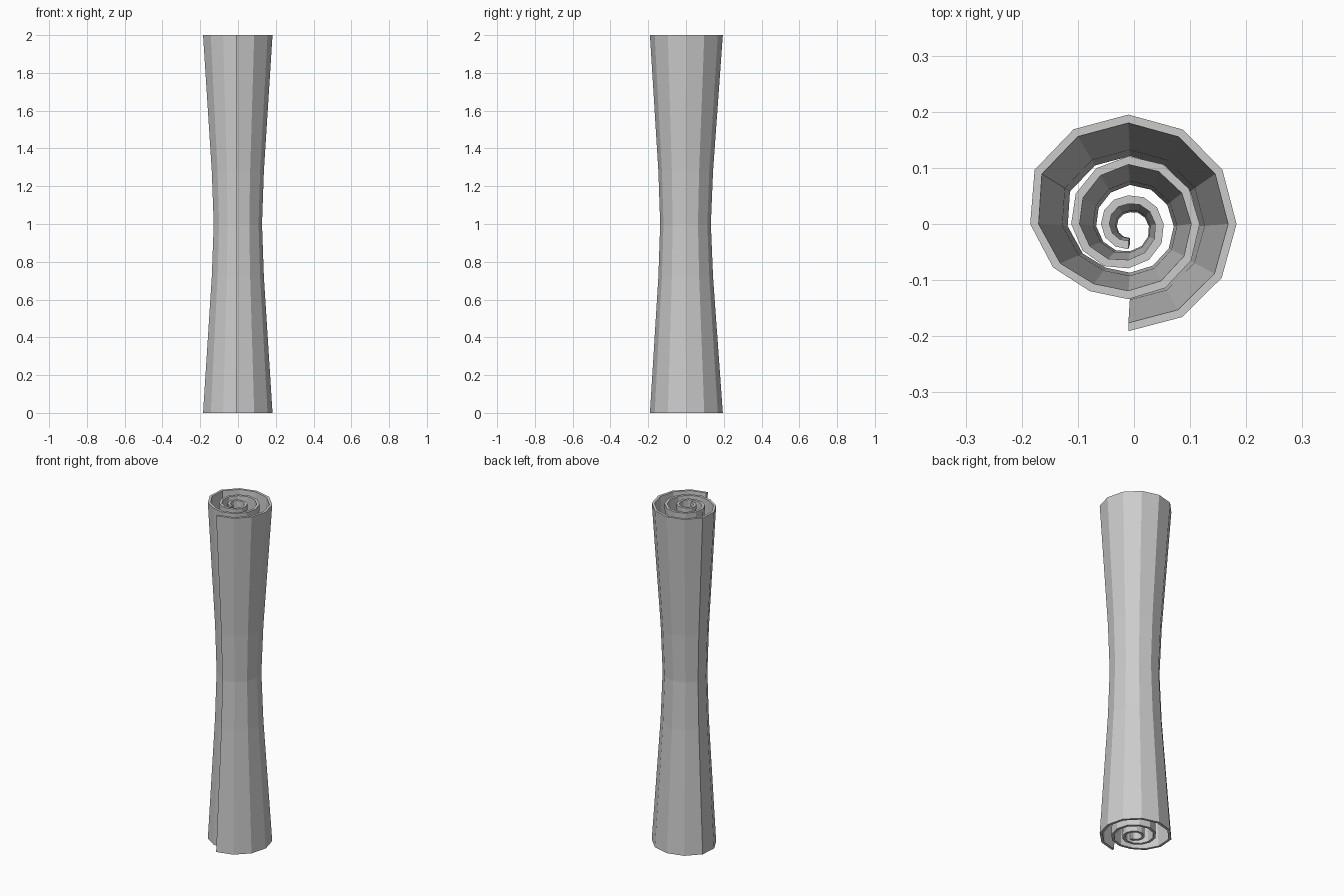
import bpy, bmesh
from math import sin, cos, radians

if "Cube" in bpy.data.objects:
    bpy.data.objects.remove(bpy.data.objects["Cube"])

# Outer radius of the rolled sheet: (angle in degrees from the front seam, radius)
KEYS = [(0, .191), (60, .192), (180, .195), (210, .195), (240, .193), (270, .175),
        (300, .155), (330, .138), (360, .134), (450, .127), (540, .121), (630, .102),
        (720, .079), (810, .063), (900, .051), (990, .049), (1080, .045)]
# Height, scale and y shift of each cross-section (narrow waist)
LEVELS = [(0, 1, 0), (.72, .75, -.003), (1, .695, -.004), (1.28, .75, -.003), (2, 1, 0)]
THICK = .015
CX = -.01


def radius(a):
    for (a0, r0), (a1, r1) in zip(KEYS, KEYS[1:]):
        if a <= a1:
            return r0 + (r1 - r0) * (a - a0) / (a1 - a0)


# Closed spiral outline: outer side inward, then back along the inner side
outline = []
angles = list(range(0, 1081, 30))
for offset, order in ((0, angles), (THICK, angles[::-1])):
    for a in order:
        r, t = radius(a) - offset, radians(a - 90)
        outline.append((CX + r * cos(t), r * sin(t)))

bm = bmesh.new()
rings = [[bm.verts.new((x * s, y * s + dy, z)) for x, y in outline] for z, s, dy in LEVELS]
n = len(outline)

# Side walls
for lo, hi in zip(rings, rings[1:]):
    for i in range(n):
        j = (i + 1) % n
        bm.faces.new((lo[i], lo[j], hi[j], hi[i]))

# Spiral rims at both ends
for ring in (rings[0], rings[-1]):
    for i in range(n // 2 - 1):
        bm.faces.new((ring[i], ring[i + 1], ring[n - 2 - i], ring[n - 1 - i]))

bmesh.ops.recalc_face_normals(bm, faces=bm.faces)
mesh = bpy.data.meshes.new("rolled_sheet")
bm.to_mesh(mesh)
bm.free()
bpy.context.collection.objects.link(bpy.data.objects.new("rolled_sheet", mesh))
